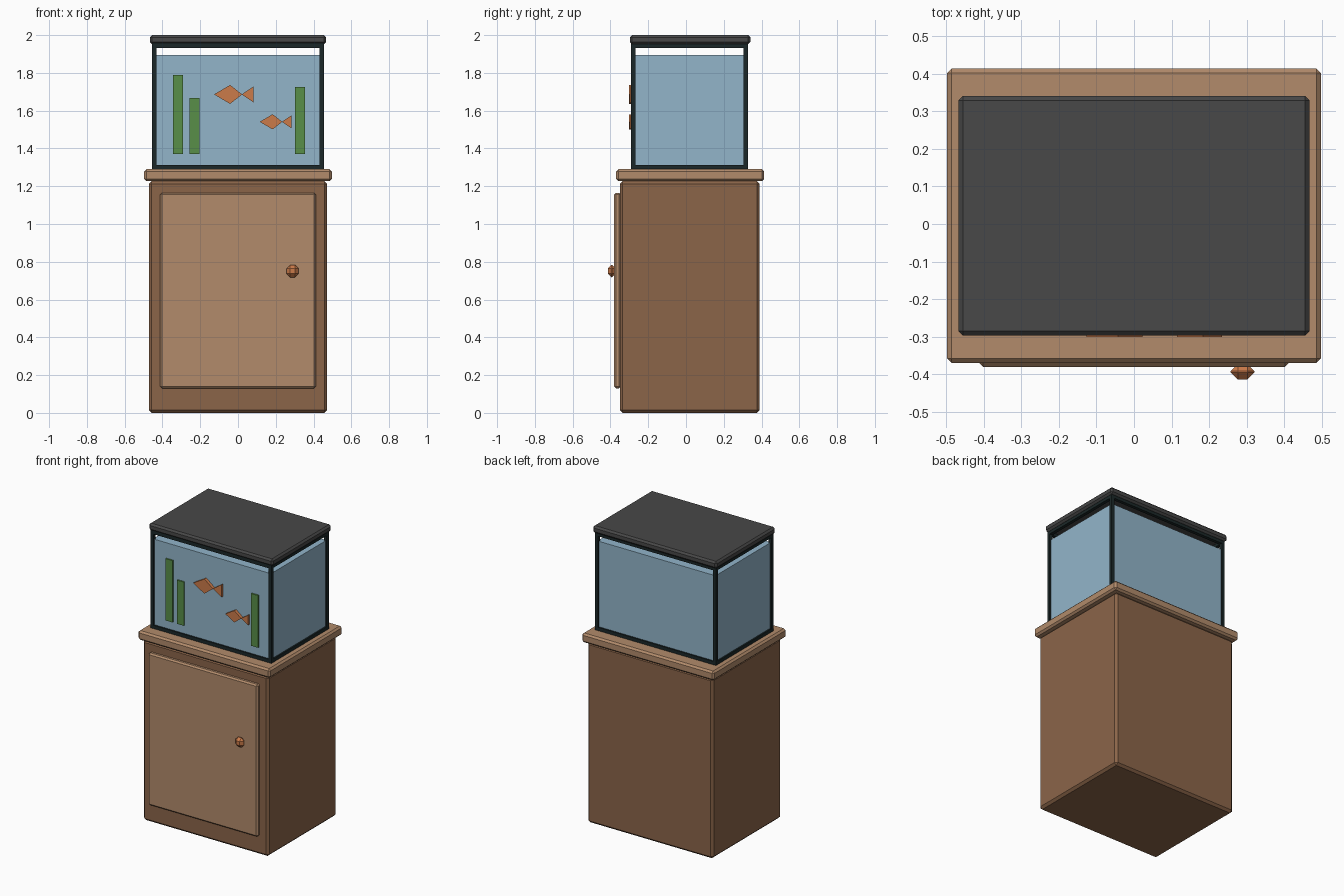
import bpy, bmesh

if "Cube" in bpy.data.objects:
    bpy.data.objects.remove(bpy.data.objects["Cube"])


def mat(name, rgb):
    """Flat colour from sRGB 0-255 values, stored as linear."""
    lin = [(c / 255 / 12.92) if c < 11 else ((c / 255 + 0.055) / 1.055) ** 2.4 for c in rgb]
    m = bpy.data.materials.new(name)
    m.diffuse_color = (*lin, 1)
    m.use_nodes = True
    m.node_tree.nodes["Principled BSDF"].inputs["Base Color"].default_value = m.diffuse_color
    return m


WOOD = mat("brown wood", (139, 101, 73))
LIGHT = mat("light wood", (178, 139, 107))
COPPER = mat("copper orange", (203, 123, 74))
LID = mat("dark grey", (72, 72, 72))
FRAME = mat("frame black", (27, 39, 40))
WATER = mat("water blue", (146, 181, 202))
PLANT = mat("plant green", (88, 142, 72))


def finish(name, bm, material):
    bmesh.ops.recalc_face_normals(bm, faces=bm.faces[:])
    me = bpy.data.meshes.new(name)
    bm.to_mesh(me)
    bm.free()
    me.materials.append(material)
    ob = bpy.data.objects.new(name, me)
    bpy.context.collection.objects.link(ob)
    return ob


def box(name, x, y, z, material, bevel=0.0):
    """Box from (min, max) ranges with an optional one-step chamfer."""
    bm = bmesh.new()
    bmesh.ops.create_cube(bm, size=1)
    for v in bm.verts:
        for i, (lo, hi) in enumerate((x, y, z)):
            v.co[i] = lo + (v.co[i] + 0.5) * (hi - lo)
    if bevel:
        bmesh.ops.bevel(bm, geom=bm.edges[:], offset=bevel, segments=1,
                        affect='EDGES', clamp_overlap=True)
    return finish(name, bm, material)


def plate(name, points, y0, y1, material):
    """Extrude an x-z outline from y0 to y1."""
    bm = bmesh.new()
    face = bm.faces.new([bm.verts.new((px, y0, pz)) for px, pz in points])
    ext = bmesh.ops.extrude_face_region(bm, geom=[face])
    for g in ext['geom']:
        if isinstance(g, bmesh.types.BMVert):
            g.co.y = y1
    return finish(name, bm, material)


# Cabinet, worktop, door and chamfered knob
box("cabinet", (-0.472, 0.472), (-0.35, 0.39), (0, 1.227), WOOD, 0.015)
box("worktop", (-0.497, 0.497), (-0.37, 0.414), (1.227, 1.29), LIGHT, 0.012)
box("door", (-0.412, 0.412), (-0.38, -0.345), (0.13, 1.165), LIGHT, 0.01)
box("door_knob", (0.257, 0.321), (-0.414, -0.372), (0.718, 0.784), COPPER, 0.0195)

# Tank frame: corner posts plus bottom and top rails
X, Y0, Y1, T = 0.454, -0.29, 0.327, 0.022
for i, x in enumerate(((-X, -X + T), (X - T, X))):
    for j, y in enumerate(((Y0, Y0 + T), (Y1 - T, Y1))):
        box(f"corner_post_{i}{j}", x, y, (1.288, 1.957), FRAME)
for level, z in (("bottom", (1.288, 1.313)), ("top", (1.932, 1.957))):
    for j, y in enumerate(((Y0, Y0 + T), (Y1 - T, Y1))):
        box(f"{level}_rail_x{j}", (-X + T, X - T), y, z, FRAME)
    for i, x in enumerate(((-X, -X + T), (X - T, X))):
        box(f"{level}_rail_y{i}", x, (Y0 + T, Y1 - T), z, FRAME)

# Water block and lid
box("water", (-X + 0.01, X - 0.01), (Y0 + 0.01, Y1 - 0.01), (1.292, 1.894), WATER)
box("lid", (-0.467, 0.467), (-0.297, 0.341), (1.952, 2.0), LID, 0.012)

# Plants against the front glass
for i, (x, top) in enumerate(((-0.317, 1.79), (-0.231, 1.667), (0.328, 1.725))):
    box(f"plant_{i}", (x - 0.026, x + 0.026), (-0.29, -0.27), (1.37, top), PLANT)

# Fish: diamond body and triangular tail
for i, (x, z, s) in enumerate(((-0.042, 1.686, 1.0), (0.183, 1.541, 0.8))):
    plate(f"fish_body_{i}", [(x - 0.085 * s, z), (x, z - 0.05 * s),
                             (x + 0.064 * s, z), (x, z + 0.05 * s)], -0.301, -0.275, COPPER)
    plate(f"fish_tail_{i}", [(x + 0.062 * s, z), (x + 0.125 * s, z - 0.043 * s),
                             (x + 0.125 * s, z + 0.043 * s)], -0.297, -0.275, COPPER)
